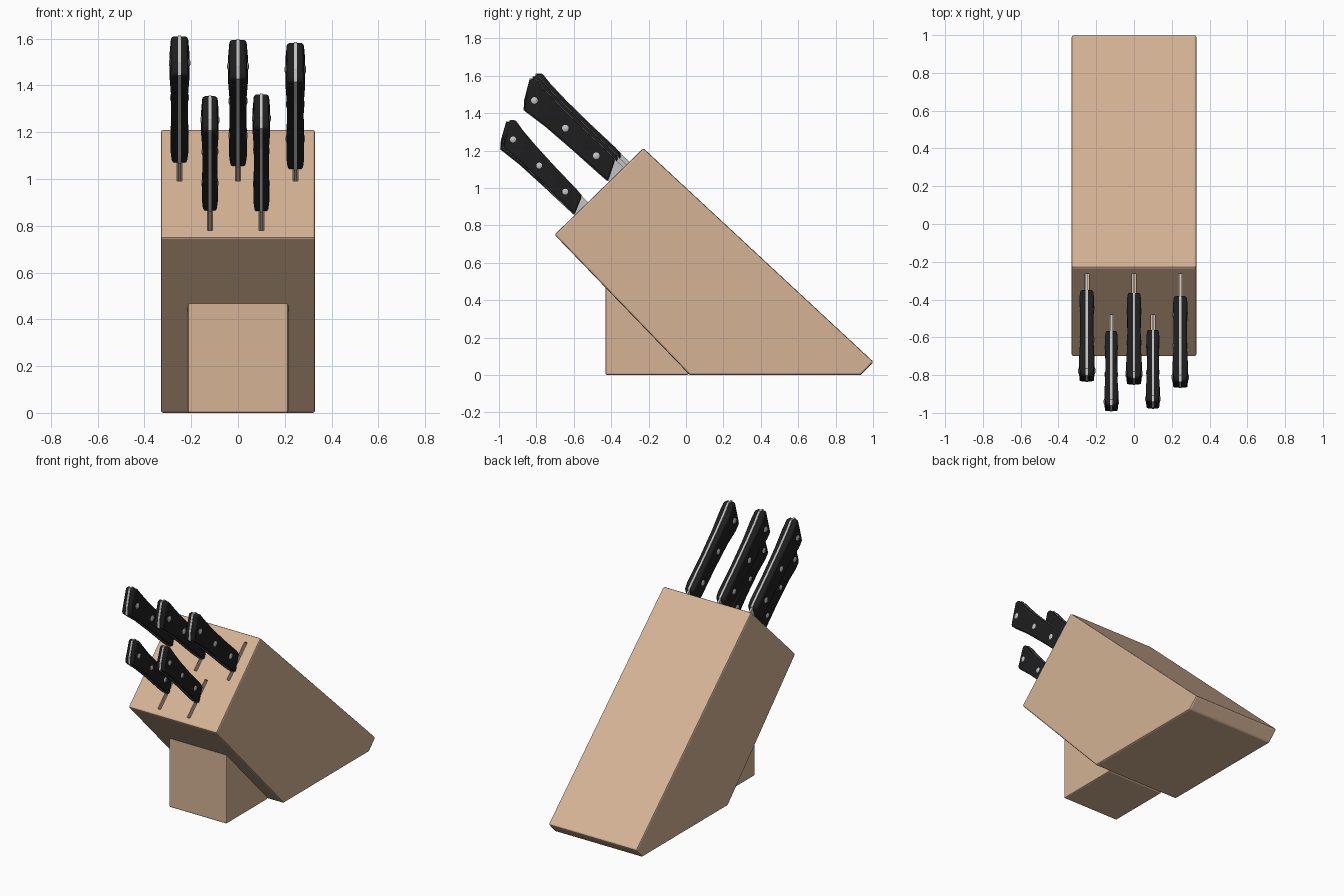
import bpy, bmesh, math
from mathutils import Vector

default = bpy.data.objects.get("Cube")
if default:
    bpy.data.objects.remove(default, do_unlink=True)


def material(name, color, rough, metal=0.0):
    m = bpy.data.materials.new(name)
    m.use_nodes = True
    m.diffuse_color = (*color, 1)
    node = next(n for n in m.node_tree.nodes if n.type == "BSDF_PRINCIPLED")
    node.inputs["Base Color"].default_value = (*color, 1)
    node.inputs["Roughness"].default_value = rough
    node.inputs["Metallic"].default_value = metal
    return m


WOOD = material("light wood", (0.66, 0.45, 0.30), 0.6)
BLACK = material("black plastic", (0.013, 0.013, 0.014), 0.5)
STEEL = material("steel", (0.55, 0.55, 0.55), 0.4)


def loft(name, rings, mat, bevel=0.0, segments=2):
    """Skin a row of equal point rings and cap both ends."""
    bm = bmesh.new()
    rows = [[bm.verts.new(p) for p in ring] for ring in rings]
    n = len(rows[0])
    for a, b in zip(rows, rows[1:]):
        for i in range(n):
            j = (i + 1) % n
            bm.faces.new((a[i], a[j], b[j], b[i]))
    bm.faces.new(rows[0])
    bm.faces.new(rows[-1])
    bmesh.ops.recalc_face_normals(bm, faces=bm.faces)
    mesh = bpy.data.meshes.new(name)
    bm.to_mesh(mesh)
    bm.free()
    mesh.materials.append(mat)
    ob = bpy.data.objects.new(name, mesh)
    bpy.context.collection.objects.link(ob)
    if bevel:
        mod = ob.modifiers.new("soft edges", "BEVEL")
        mod.width = bevel
        mod.segments = segments
        mod.limit_method = "ANGLE"
        mod.angle_limit = math.radians(35)
    return ob


def prism(name, profile, half, mat, bevel=0.0, x=0.0):
    """Extrude a (y, z) profile along x."""
    rings = [[(x + s * half, y, z) for y, z in profile] for s in (-1, 1)]
    return loft(name, rings, mat, bevel)


def select(ob):
    bpy.ops.object.select_all(action="DESELECT")
    ob.select_set(True)
    bpy.context.view_layer.objects.active = ob


def smooth(ob):
    select(ob)
    bpy.ops.object.shade_smooth_by_angle(angle=math.radians(35))


# Slanted block and its front support
block = prism("block", [(0.02, 0), (0.935, 0), (1.003, 0.07),
                        (-0.228, 1.213), (-0.703, 0.75)], 0.33, WOOD, 0.01)
prism("front_support", [(-0.43, 0), (0.01, 0), (0.03, 0.03),
                        (-0.40, 0.48), (-0.43, 0.48)], 0.215, WOOD, 0.008)

# Knives: x, middle rivet y and z, tilt in degrees, size
BIG, SMALL = 1.0, 0.89
KNIVES = [
    ("left_large", 0.245, -0.645, 1.320, 41.8, BIG),
    ("middle_large", 0.0, -0.628, 1.333, 41.8, BIG),
    ("right_large", -0.25, -0.612, 1.348, 41.8, BIG),
    ("left_small", 0.10, -0.785, 1.120, 45.0, SMALL),
    ("right_small", -0.12, -0.797, 1.117, 43.2, SMALL),
]

# Knife slots cut into the top face
down = Vector((0, 0.72, -0.69))
along = Vector((0, 0.715, 0.70))
for name, x, _, _, _, size in KNIVES:
    mid = Vector((x, -0.36, 1.083) if size == BIG else (x, -0.575, 0.872))
    corners = [mid + along * a + down * d for a, d in
               ((-0.133, -0.05), (0.133, -0.05), (0.133, 0.45), (-0.133, 0.45))]
    cutter = prism("slot_cutter", [(c.y, c.z) for c in corners], 0.0105, WOOD, x=x)
    cutter.hide_render = True
    cut = block.modifiers.new("slot", "BOOLEAN")
    cut.operation = "DIFFERENCE"
    cut.solver = "EXACT"
    cut.object = cutter
select(block)
cutters = [m.object for m in block.modifiers if m.type == "BOOLEAN"]
for mod in list(block.modifiers):
    bpy.ops.object.modifier_apply(modifier=mod.name)
for cutter in cutters:
    bpy.data.objects.remove(cutter, do_unlink=True)

# Handle stations: lower u, v, upper u, v, half width
STATIONS = [
    (-0.358, -0.059, -0.310, 0.052, 0.033),
    (-0.300, -0.060, -0.260, 0.056, 0.038),
    (-0.100, -0.060, -0.080, 0.060, 0.035),
    (0.080, -0.063, 0.100, 0.068, 0.037),
    (0.180, -0.071, 0.220, 0.078, 0.042),
    (0.230, -0.075, 0.290, 0.090, 0.037),
    (0.262, -0.035, 0.316, 0.070, 0.031),
]


def knife(name, x, y, z, tilt, size):
    c, s = math.cos(math.radians(tilt)), math.sin(math.radians(tilt))

    def at(dx, u, v):
        u, v = u * size, v * size
        return (x + dx * size, y - u * c + v * s, z + u * s + v * c)

    # Black grip
    grip = [[at(-w, ul, vl), at(w, ul, vl), at(w, uh, vh), at(-w, uh, vh)]
            for ul, vl, uh, vh, w in STATIONS]
    smooth(loft(name + "_handle", grip, BLACK, 0.011 * size, 3))

    # Steel tang showing as a thin line round the grip
    t, e = 0.0065, 0.003
    tang = [[at(-t, ul, vl - e), at(t, ul, vl - e), at(t, uh, vh + e), at(-t, uh, vh + e)]
            for ul, vl, uh, vh, w in STATIONS]
    end = STATIONS[-1]
    tang.append([at(dx, u + e, v) for dx, u, v in
                 ((-t, end[0], end[1]), (t, end[0], end[1]),
                  (t, end[2], end[3]), (-t, end[2], end[3]))])
    loft(name + "_tang", tang, STEEL)

    # Blade running down into the slot
    blade = [[at(-t, u, -0.056), at(t, u, -0.056), at(t, u, 0.052), at(-t, u, 0.052)]
             for u in (-0.75, -0.30)]
    loft(name + "_blade", blade, STEEL)

    # Three domed rivets through the grip
    for i, (u, w) in enumerate(((-0.222, 0.037), (0, 0.036), (0.222, 0.042))):
        rings = []
        for dx, r in ((-w - 0.004, 0.009), (-w, 0.018), (w, 0.018), (w + 0.004, 0.009)):
            rings.append([at(dx, u + r * math.cos(a), r * math.sin(a))
                          for a in (math.tau * k / 16 for k in range(16))])
        smooth(loft(f"{name}_rivet_{i + 1}", rings, STEEL))


for k in KNIVES:
    knife(k[0] + "_knife", *k[1:])
